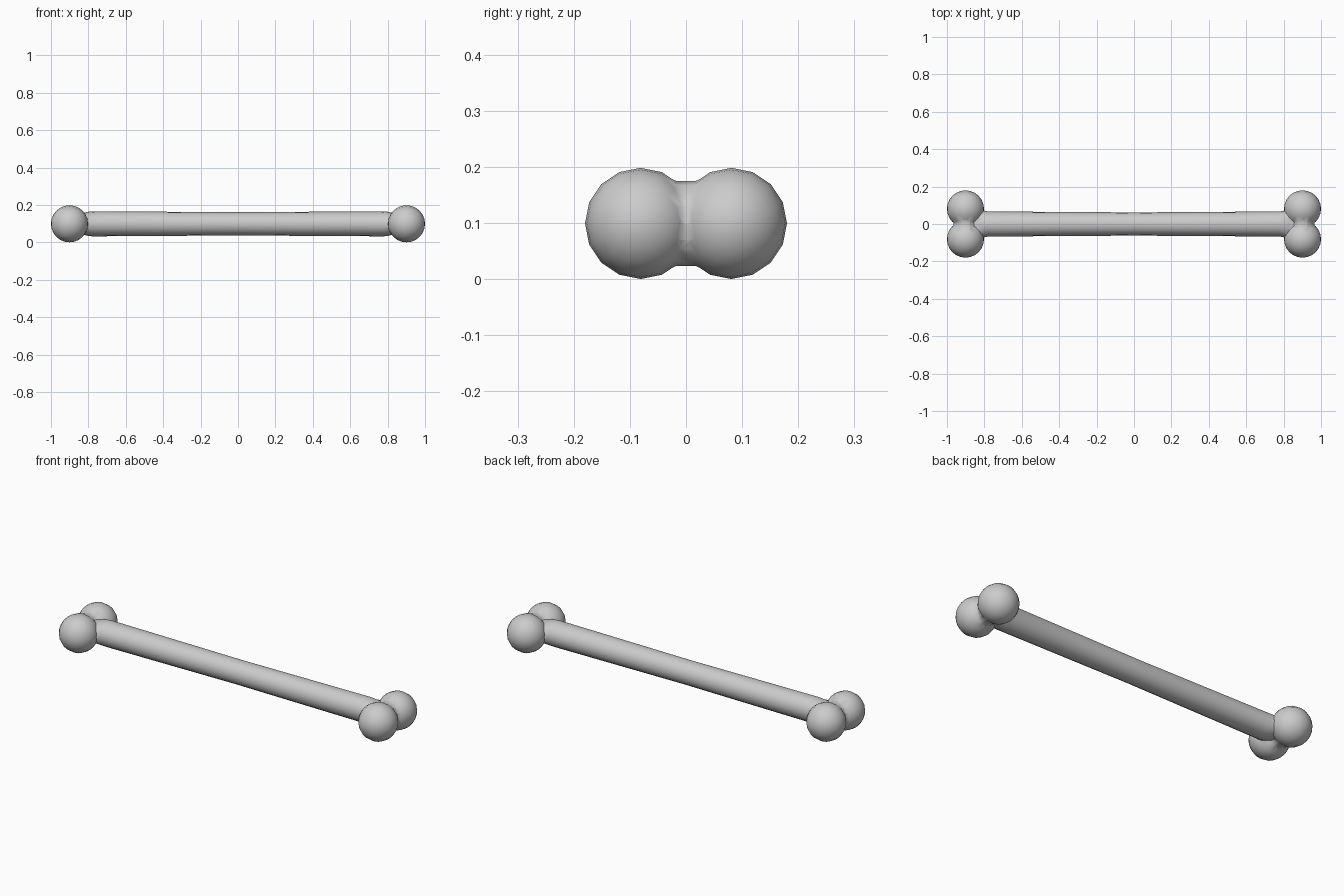
import bpy, bmesh, math
from mathutils import Matrix

if "Cube" in bpy.data.objects:
    bpy.data.objects.remove(bpy.data.objects["Cube"])

ZC = 0.099  # height of the bone axis
SEG = 16


def loft(name, rings):
    """Closed tube along x from (x, half width y, half height z) rings."""
    bm = bmesh.new()
    loops = []
    for x, ry, rz in rings:
        loops.append([bm.verts.new((x, ry * math.cos(2 * math.pi * i / SEG),
                                    rz * math.sin(2 * math.pi * i / SEG)))
                      for i in range(SEG)])
    for a, b in zip(loops, loops[1:]):
        for i in range(SEG):
            j = (i + 1) % SEG
            bm.faces.new((a[i], a[j], b[j], b[i]))
    bm.faces.new(loops[0])
    bm.faces.new(loops[-1])
    bmesh.ops.recalc_face_normals(bm, faces=bm.faces)
    return finish(name, bm)


def finish(name, bm):
    mesh = bpy.data.meshes.new(name)
    bm.to_mesh(mesh)
    bm.free()
    ob = bpy.data.objects.new(name, mesh)
    bpy.context.collection.objects.link(ob)
    return ob


# Shaft: slightly waisted, tapering into the knobs at both ends
half = [(0.0, 0.062, 0.062), (0.3, 0.064, 0.064), (0.78, 0.067, 0.067),
        (0.81, 0.073, 0.063), (0.835, 0.085, 0.055), (0.88, 0.09, 0.05)]
bone = loft("bone", [(-x, y, z) for x, y, z in half[:0:-1]] + half)
bone.location.z = ZC

parts = []
for sx in (-1, 1):
    # Knobs: a pair of spheres at each end
    for sy in (-1, 1):
        bm = bmesh.new()
        bmesh.ops.create_uvsphere(bm, u_segments=SEG, v_segments=12, radius=0.099,
                                  matrix=Matrix.Rotation(math.pi / 2, 4, 'Y'))
        ob = finish("knob", bm)
        ob.location = (sx * 0.901, sy * 0.081, ZC)
        parts.append(ob)
    # Saddle: short blend between the two knobs
    ob = loft("saddle", [(-0.045, 0.068, 0.088), (-0.018, 0.063, 0.076),
                         (0.018, 0.063, 0.076), (0.045, 0.068, 0.088)])
    ob.data.transform(Matrix.Rotation(math.pi / 2, 4, 'Z'))
    ob.location = (sx * 0.901, 0, ZC)
    parts.append(ob)

# Fuse everything into one skin
for p in parts:
    mod = bone.modifiers.new("fuse", 'BOOLEAN')
    mod.operation = 'UNION'
    mod.solver = 'EXACT'
    mod.object = p
bpy.context.view_layer.update()
bpy.context.view_layer.objects.active = bone
bone.select_set(True)
for mod in list(bone.modifiers):
    bpy.ops.object.modifier_apply(modifier=mod.name)
for p in parts:
    bpy.data.objects.remove(p)
bpy.ops.object.shade_smooth_by_angle(angle=math.radians(60))
